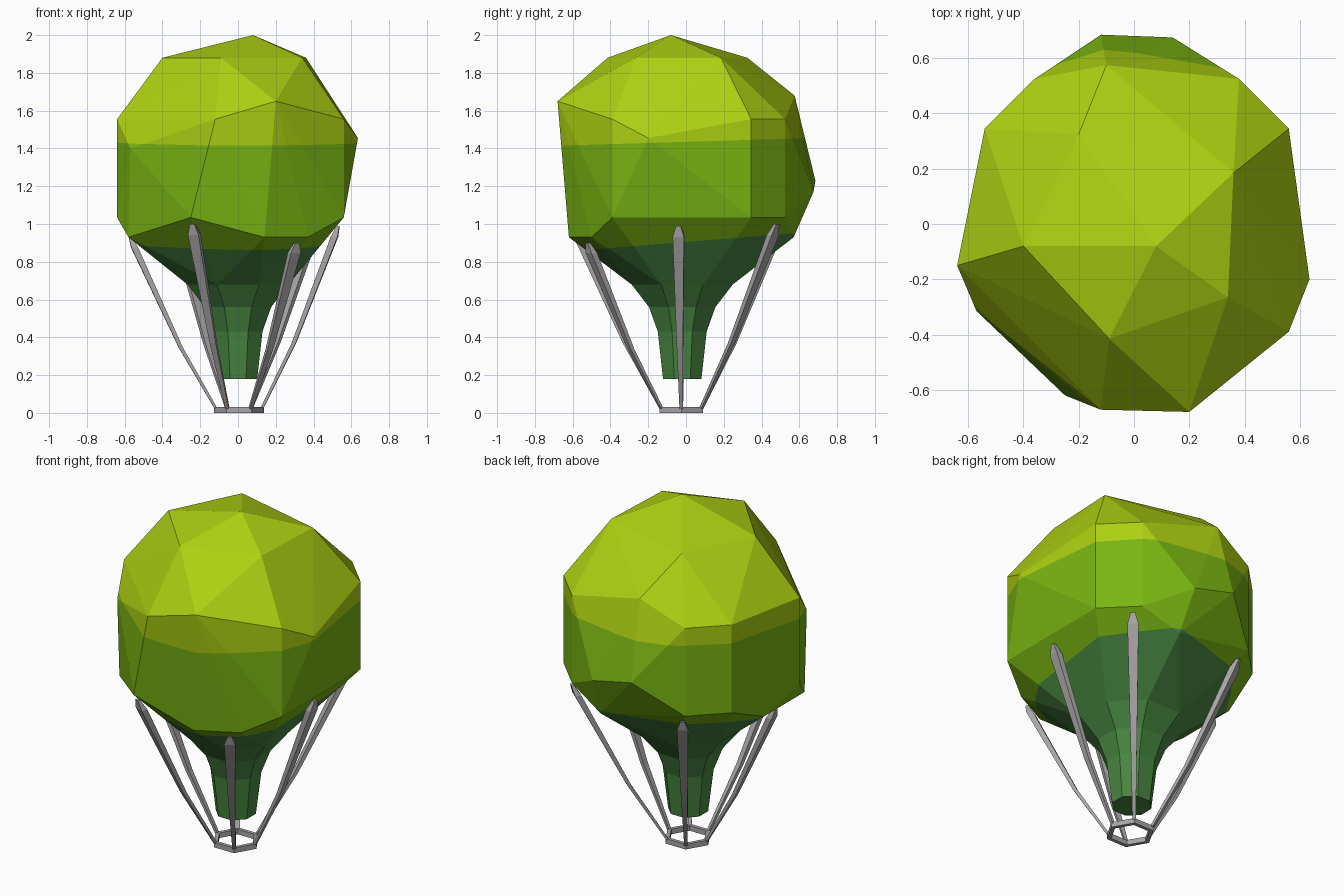
import bpy, bmesh, math
from mathutils import Vector

if "Cube" in bpy.data.objects:
    bpy.data.objects.remove(bpy.data.objects["Cube"])


def material(name, rgb):
    m = bpy.data.materials.new(name)
    m.diffuse_color = (*rgb, 1)
    m.use_nodes = True
    m.node_tree.nodes["Principled BSDF"].inputs["Base Color"].default_value = m.diffuse_color
    return m


LIME = material("lime", (0.42, 0.63, 0.006))
GREEN = material("leaf green", (0.19, 0.46, 0.006))
DARK = material("dark green", (0.065, 0.24, 0.052))
GREY = material("grey", (0.40, 0.38, 0.39))


def finish(name, bm, mats):
    bmesh.ops.recalc_face_normals(bm, faces=bm.faces[:])
    me = bpy.data.meshes.new(name)
    bm.to_mesh(me)
    bm.free()
    for m in mats:
        me.materials.append(m)
    ob = bpy.data.objects.new(name, me)
    bpy.context.collection.objects.link(ob)
    return ob


def circle(r, z, n, start=0.0, cx=0.0, cy=-0.02):
    return [Vector((cx + r * math.cos(start + math.tau * i / n),
                    cy + r * math.sin(start + math.tau * i / n), z)) for i in range(n)]


def loft(bm, rings, closed=False):
    vs = [[bm.verts.new(p) for p in ring] for ring in rings]
    pairs = list(zip(vs, vs[1:]))
    if closed:
        pairs.append((vs[-1], vs[0]))
    for a, b in pairs:
        n = len(a)
        for i in range(n):
            bm.faces.new((a[i], a[(i + 1) % n], b[(i + 1) % n], b[i]))
    return vs


# Envelope: faceted hull through irregular corners, grouped by height
levels = {
    2.0: [(0.08, -0.08)],
    1.88: [(-0.4, -0.08), (-0.2, 0.325), (0.36, 0.185), (0.34, -0.265), (-0.09, -0.415)],
    1.68: [(-0.1, 0.575)],
    1.65: [(0.2, -0.68)],
    1.555: [(-0.12, -0.672), (-0.64, -0.15), (-0.54, 0.345), (-0.36, 0.525),
            (0.38, 0.525), (0.56, 0.345), (0.56, -0.39)],
    1.455: [(0.635, -0.2)],
    1.4: [(-0.57, -0.315)],
    1.23: [(-0.12, 0.685)],
    1.17: [(0.14, 0.675)],
    1.035: [(-0.64, -0.15), (-0.54, 0.345), (-0.36, 0.525), (0.38, 0.525),
            (0.56, 0.345), (0.56, -0.39), (-0.25, -0.62)],
    0.93: [(0.14, -0.62), (0.37, -0.5), (-0.58, -0.28), (-0.58, 0.1), (0.16, 0.57)],
}
START = math.pi / 8
bm = bmesh.new()
for z, pts in levels.items():
    for x, y in pts:
        bm.verts.new((x, y, z))
for p in circle(0.29, 0.68, 8, START):
    bm.verts.new(p)
bmesh.ops.convex_hull(bm, input=bm.verts[:])
bmesh.ops.delete(bm, geom=[f for f in bm.faces if f.calc_center_median().z < 0.681], context='FACES')

# Neck below the hull, closed at the mouth
rings = loft(bm, [circle(r, z, 8, START) for r, z in
                  ((0.29, 0.68), (0.19, 0.56), (0.14, 0.43), (0.11, 0.18))])
bm.faces.new(rings[-1])
bmesh.ops.remove_doubles(bm, verts=bm.verts[:], dist=0.001)

# Colour bands cut across the faces
cuts = [(1.435, 0.03), (0.905, 0.08)]
for z, tilt in cuts:
    bmesh.ops.bisect_plane(bm, geom=bm.verts[:] + bm.edges[:] + bm.faces[:], dist=1e-5,
                           plane_co=(0, 0, z), plane_no=(0, -tilt, 1))
for f in bm.faces:
    c = f.calc_center_median()
    f.material_index = sum(c.z < z + tilt * c.y for z, tilt in cuts)
finish("envelope", bm, [LIME, GREEN, DARK])

# Hexagonal ring at the bottom
bm = bmesh.new()
loft(bm, [circle(r, z, 6, 0, 0.005, -0.025) for r, z in
          ((0.132, 0.004), (0.132, 0.03), (0.108, 0.03), (0.108, 0.004))], closed=True)
for v in bm.verts:
    v.co.z = 0.0 if v.co.z < 0.01 else v.co.z
finish("load_ring", bm, [GREY])

# Six tapered struts from the ring to the envelope
tops = [(0.53, -0.04, 0.99), (0.41, 0.48, 1.0), (-0.32, 0.49, 0.98),
        (-0.57, -0.02, 0.93), (-0.24, -0.595, 1.0), (0.31, -0.52, 0.9)]
feet = circle(0.12, 0.02, 6, 0, 0.005, -0.025)
for i, (top, foot) in enumerate(zip(tops, feet)):
    top = Vector(top)
    out = Vector((top.x, top.y, 0)).normalized()
    side = out.cross(Vector((0, 0, 1)))
    mid = foot.lerp(top, 0.36) + out * 0.025
    bm = bmesh.new()
    sections = []
    for p, w, t in ((foot, 0.009, 0.008), (mid, 0.017, 0.011),
                    (foot.lerp(top, 0.94) + out * 0.005, 0.03, 0.018), (top, 0.012, 0.008)):
        sections.append([p + side * a * w + out * b * t
                         for a, b in ((-1, -1), (1, -1), (1, 1), (-1, 1))])
    s = loft(bm, sections)
    bm.faces.new(s[0])
    bm.faces.new(s[-1])
    finish(f"strut_{i + 1}", bm, [GREY])
